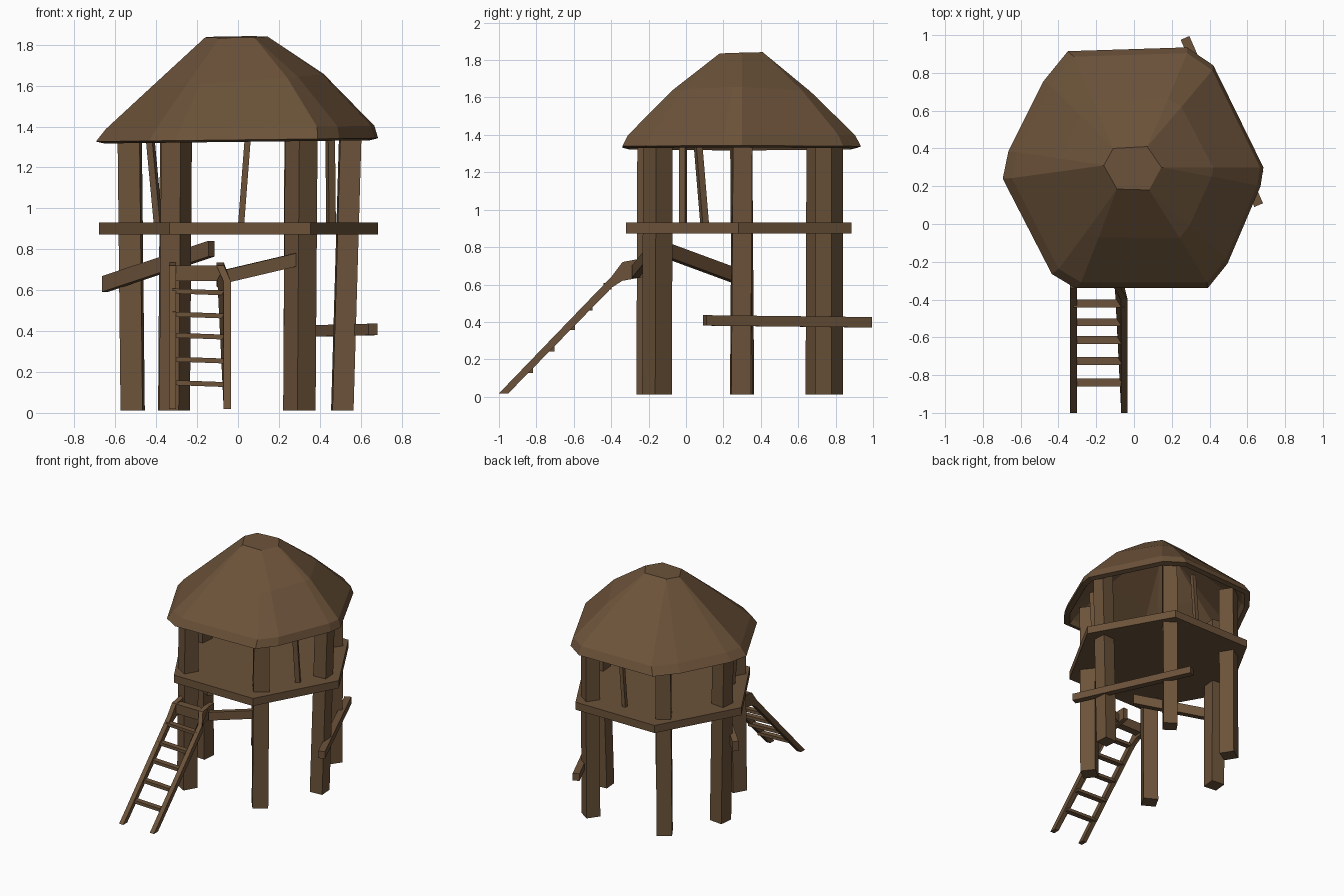
import bpy, bmesh, math
from mathutils import Vector

if "Cube" in bpy.data.objects:
    bpy.data.objects.remove(bpy.data.objects["Cube"])

wood = bpy.data.materials.new("brown wood")
wood.diffuse_color = (0.15, 0.086, 0.042, 1)
wood.use_nodes = True
wood.node_tree.nodes["Principled BSDF"].inputs["Base Color"].default_value = wood.diffuse_color


def make(name, verts, faces):
    me = bpy.data.meshes.new(name)
    me.from_pydata([tuple(v) for v in verts], [], faces)
    bm = bmesh.new()
    bm.from_mesh(me)
    bmesh.ops.remove_doubles(bm, verts=bm.verts, dist=1e-5)
    bmesh.ops.recalc_face_normals(bm, faces=bm.faces)
    bm.to_mesh(me)
    bm.free()
    me.materials.append(wood)
    ob = bpy.data.objects.new(name, me)
    bpy.context.collection.objects.link(ob)
    return ob


def loft(name, rings):
    """Skin through equal-length rings, capped at both ends."""
    n = len(rings[0])
    verts = [v for r in rings for v in r]
    faces = [(k*n + i, k*n + (i+1) % n, (k+1)*n + (i+1) % n, (k+1)*n + i)
             for k in range(len(rings) - 1) for i in range(n)]
    faces += [tuple(range(n)), tuple(range(len(verts) - n, len(verts)))]
    return make(name, verts, faces)


def post(name, bottom, top, size, angle):
    def ring(c):
        r = size / math.sqrt(2)
        return [(c[0] + r*math.cos(angle + math.pi/4 + k*math.pi/2),
                 c[1] + r*math.sin(angle + math.pi/4 + k*math.pi/2), c[2]) for k in range(4)]
    return loft(name, [ring(bottom), ring(top)])


def beam(name, p, q, width, height):
    p, q = Vector(p), Vector(q)
    side = (q - p).cross(Vector((0, 0, 1))).normalized() * width / 2
    up = Vector((0, 0, height / 2))
    return loft(name, [[c - side - up, c + side - up, c + side + up, c - side + up] for c in (p, q)])


# Six main posts, slightly leaning, faces turned outward
posts = [("front_left_post", (-.31, -.19), (-.30, -.185), -120, .11),
         ("front_right_post", (.30, -.155), (.31, -.15), -52, .113),
         ("right_post", (.51, .29), (.55, .30), 4, .103),
         ("back_right_post", (.295, .765), (.30, .765), 55, .105),
         ("back_left_post", (-.315, .715), (-.305, .72), 122, .11),
         ("left_post", (-.515, .305), (-.53, .295), 174, .108)]
for name, b, t, a, s in posts:
    post(name, (*b, .012), (*t, 1.40), s, math.radians(a))

# Thin uprights between floor and roof
post("left_upright", (-.39, -.015, .92), (-.435, -.015, 1.40), .033, -.4)
post("right_upright", (.455, .10, .92), (.45, .06, 1.40), .036, .4)
post("back_upright", (.015, .74, .92), (.052, .74, 1.40), .03, 0)

# Floor: hexagonal slab
hexa = [(-.68, .28), (-.335, -.32), (.355, -.32), (.685, .28), (.345, .885), (-.345, .885)]
loft("floor", [[(x, y, z) for x, y in hexa] for z in (.872, .932)])

# Roof: hollow hexagonal shell with blunted corners
eave = [(-.48, .755), (-.35, .915), (.28, .935), (.42, .84), (.685, .30), (.67, .20),
        (.495, -.21), (.39, -.34), (-.31, -.34), (-.435, -.265), (-.695, .24), (-.665, .385)]
crown = [(-.11, .40), (.07, .41), (.145, .30), (.08, .18), (-.09, .185), (-.16, .31)]
crown = [c for c in crown for _ in range(2)]


def ring(t, z, scale=1.0, dx=0.0, lift=0.0):
    """Blend from eave (t=0) to crown (t=1); lift bulges the right side."""
    out = []
    for (ex, ey), (cx, cy) in zip(eave, crown):
        x, y = ex + (cx - ex)*t, ey + (cy - ey)*t
        x, y = x*scale + dx, .3 + (y - .3)*scale
        zz = z + .012*x + lift*max(0, x) + (.03*(y - .3) if t == 1 else 0)
        out.append((x, y, zz))
    return out


loft("roof", [ring(1, 1.79, .9), ring(.5, 1.565, .93, .005, .08), ring(0, 1.36, .91), ring(0, 1.325, .94),
              ring(0, 1.335), ring(0, 1.395, .952, .015), ring(.5, 1.61, .985, .01, .1), ring(1, 1.838)])

# Loose braces
beam("left_brace", (-.65, .31, .63), (-.13, -.16, .803), .045, .077)
beam("front_brace", (-.06, -.27, .668), (.28, -.205, .748), .04, .065)
beam("back_right_rail", (.27, .985, .398), (.66, .10, .408), .05, .056)

# Ladder: bent side rails, rungs and a top plank
profile = [(-1, .018), (-.95, .018), (-.395, .585), (-.34, .62), (-.20, .645),
           (-.20, .735), (-.26, .735), (-.34, .72), (-.40, .64)]
for name, x0, bend in (("ladder_left_rail", -.338, 0), ("ladder_right_rail", -.07, -.035)):
    loft(name, [[(x + (bend if y > -.35 else 0), y, z) for y, z in profile] for x in (x0, x0 + .036)])
for i, (y, z) in enumerate([(-.84, .14), (-.725, .255), (-.615, .372), (-.52, .475), (-.42, .588)]):
    beam("ladder_rung_%d" % (i + 1), (-.32, y, z + .008), (-.05, y, z - .002), .042, .024)
beam("ladder_top_plank", (-.32, -.31, .682), (-.08, -.31, .682), .06, .075)
